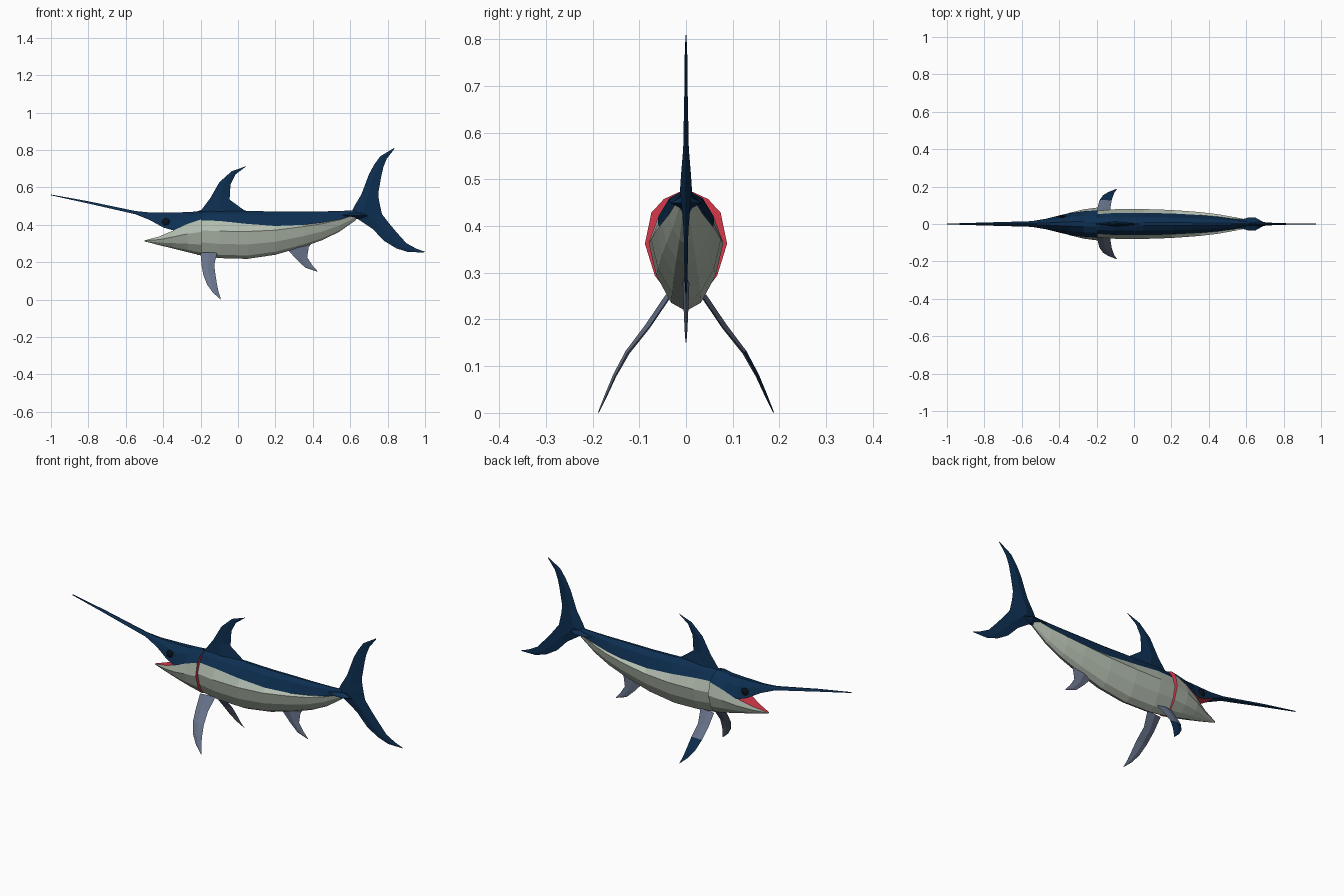
import bpy, bmesh
from mathutils import Vector

if "Cube" in bpy.data.objects:
    bpy.data.objects.remove(bpy.data.objects["Cube"])


def material(name, rgb):
    m = bpy.data.materials.new(name)
    m.diffuse_color = (*rgb, 1)
    m.use_nodes = True
    m.node_tree.nodes["Principled BSDF"].inputs["Base Color"].default_value = m.diffuse_color
    return m


NAVY, PALE, RED, GREY, BLACK = range(5)
MATS = [material("navy back", (0.004, 0.028, 0.082)),
        material("pale belly", (0.45, 0.51, 0.43)),
        material("red mouth", (0.68, 0.04, 0.07)),
        material("grey fin", (0.14, 0.175, 0.26)),
        material("eye black", (0.003, 0.006, 0.012))]


def loft(name, rings, rule):
    """Skin closed rings of points; rule(segment, face centre) picks a colour, segment -1 / -2 = end caps."""
    bm = bmesh.new()
    vs = [[bm.verts.new(p) for p in r] for r in rings]
    n = len(rings[0])

    def face(verts, seg):
        f = bm.faces.new(verts)
        f.material_index = rule(seg, f.calc_center_median())
    for a, b in zip(vs, vs[1:]):
        for i in range(n):
            j = (i + 1) % n
            face((a[i], a[j], b[j], b[i]), i)
    face(vs[0], -1)
    face(vs[-1], -2)
    bmesh.ops.recalc_face_normals(bm, faces=bm.faces)
    me = bpy.data.meshes.new(name)
    bm.to_mesh(me)
    bm.free()
    for m in MATS:
        me.materials.append(m)
    ob = bpy.data.objects.new(name, me)
    bpy.context.collection.objects.link(ob)
    return ob


def mirrored(x, half):
    """Full ring from a half outline of (y, z) points; points on y = 0 are shared."""
    return [(x, y, z) for y, z in half] + [(x, -y, z) for y, z in reversed(half) if y > 0]


def fin(name, stations, normal, rule):
    """Diamond-section fin from (leading point, trailing point, half thickness)."""
    n = Vector(normal).normalized()
    rings = []
    for lead, trail, t in stations:
        a, b = Vector(lead), Vector(trail)
        m = a.lerp(b, 0.45)
        rings.append([a, m + n * t, b, m - n * t])
    return loft(name, rings, rule)


def flat(stations):
    return [((a, 0, b), (c, 0, d), t) for a, b, c, d, t in stations]


# Body: x, top, bottom, half width, colour boundary height
rings = []
for x, zt, zb, w, zc in [(-.22, .47, .24, .068, .425), (-.1, .475, .222, .079, .421),
                         (.05, .475, .218, .080, .405), (.2, .471, .240, .075, .394),
                         (.35, .472, .283, .064, .400), (.45, .472, .318, .052, .412),
                         (.54, .474, .362, .036, .428), (.63, .478, .425, .018, .447)]:
    h = zt - zb
    rings.append(mirrored(x, [(0, zb), (.4 * w, zb + .07 * h), (.8 * w, zb + .3 * h),
                              (w, zb + .57 * h), (.75 * w, zc),
                              (.45 * w, zc + .72 * (zt - zc)), (.1 * w, zt)]))
loft("body", rings, lambda s, c: NAVY if 4 <= s <= 8 or s == -2 else PALE)

# Upper head and bill: x, top, bottom, half width
rings = []
for x, zt, zb, w in [(-1, .562, .558, .002), (-.8, .526, .514, .008), (-.55, .474, .457, .015),
                     (-.47, .466, .425, .028), (-.4, .466, .386, .046), (-.345, .466, .37, .058),
                     (-.27, .468, .405, .068), (-.195, .473, .43, .073)]:
    h = zt - zb
    rings.append(mirrored(x, [(0, zb), (w, zb), (.65 * w, zb + .65 * h), (.2 * w, zt)]))
loft("upper_head_and_bill", rings,
     lambda s, c: RED if s == -2 or (s in (0, 6) and c.x > -.46) else NAVY)

# Lower jaw and cheek with red mouth floor and red gill opening
rings = []
for x, zt, zb, w in [(-.5, .317, .312, .004), (-.42, .338, .291, .031), (-.345, .37, .273, .060),
                     (-.27, .405, .254, .078), (-.195, .43, .236, .088)]:
    h = zt - zb
    rings.append(mirrored(x, [(0, zb), (.4 * w, zb + .08 * h), (.76 * w, zb + .3 * h),
                              (w, zb + .65 * h), (.84 * w, zt), (0, zt)]))
loft("lower_jaw", rings, lambda s, c: RED if s in (4, 5, -2) else PALE)

# Dorsal fin
fin("dorsal_fin", flat([(-.27, .455, .10, .455, .016), (-.195, .48, .03, .48, .012),
                        (-.15, .54, -.045, .535, .007), (-.10, .627, -.04, .617, .004),
                        (-.035, .686, -.013, .67, .003), (.042, .713, .042, .711, .001)]),
    (0, 1, 0), lambda s, c: NAVY)

# Forked tail, lower tip to upper tip
fin("tail_fin", flat([(.994, .253, .999, .256, .001), (.91, .254, .955, .272, .002),
                      (.845, .275, .90, .302, .003), (.78, .315, .855, .352, .004),
                      (.72, .378, .81, .405, .005), (.65, .425, .77, .457, .009),
                      (.60, .455, .76, .50, .013), (.625, .505, .753, .535, .010),
                      (.66, .563, .75, .57, .006), (.70, .67, .766, .66, .004),
                      (.727, .72, .777, .708, .003), (.76, .766, .795, .753, .003),
                      (.833, .81, .837, .807, .001)]), (0, 1, 0), lambda s, c: NAVY)

# Tail keels: flat diamond across the tail root
loft("tail_keels", [[(x, w, .45), (x, 0, .45 + t), (x, -w, .45), (x, 0, .45 - t)]
                    for x, w, t in [(.56, .02, .012), (.61, .034, .018), (.65, .034, .018),
                                    (.70, .006, .006)]], lambda s, c: NAVY)

# Anal fin
fin("anal_fin", flat([(.24, .30, .40, .31, .008), (.265, .268, .378, .28, .007),
                      (.312, .216, .37, .227, .005), (.36, .171, .397, .184, .003),
                      (.423, .150, .425, .153, .001)]), (0, 1, 0), lambda s, c: GREY)

# Pectoral fins and eyes on both sides
for side, label in ((-1, "front"), (1, "back")):
    st = [((a, side * y, z), (b, side * (y - d), z), t) for a, b, y, z, d, t in
          [(-.20, -.112, .042, .25, .008, .006), (-.195, -.127, .086, .185, .008, .006),
           (-.185, -.120, .126, .13, .002, .005), (-.165, -.112, .154, .08, .003, .004),
           (-.135, -.103, .172, .038, .002, .003), (-.093, -.091, .188, .001, .001, .001)]]
    fin(label + "_pectoral_fin", st, (0, side * .82, .57),
        lambda s, c: NAVY if c.y > .14 and s in (0, 1) else GREY)
    bpy.ops.mesh.primitive_uv_sphere_add(segments=12, ring_count=6, radius=1,
                                         location=(-.385, side * .040, .415))
    eye = bpy.context.object
    eye.name = label + "_eye"
    eye.scale = (.021, .008, .021)
    eye.data.materials.append(MATS[BLACK])
